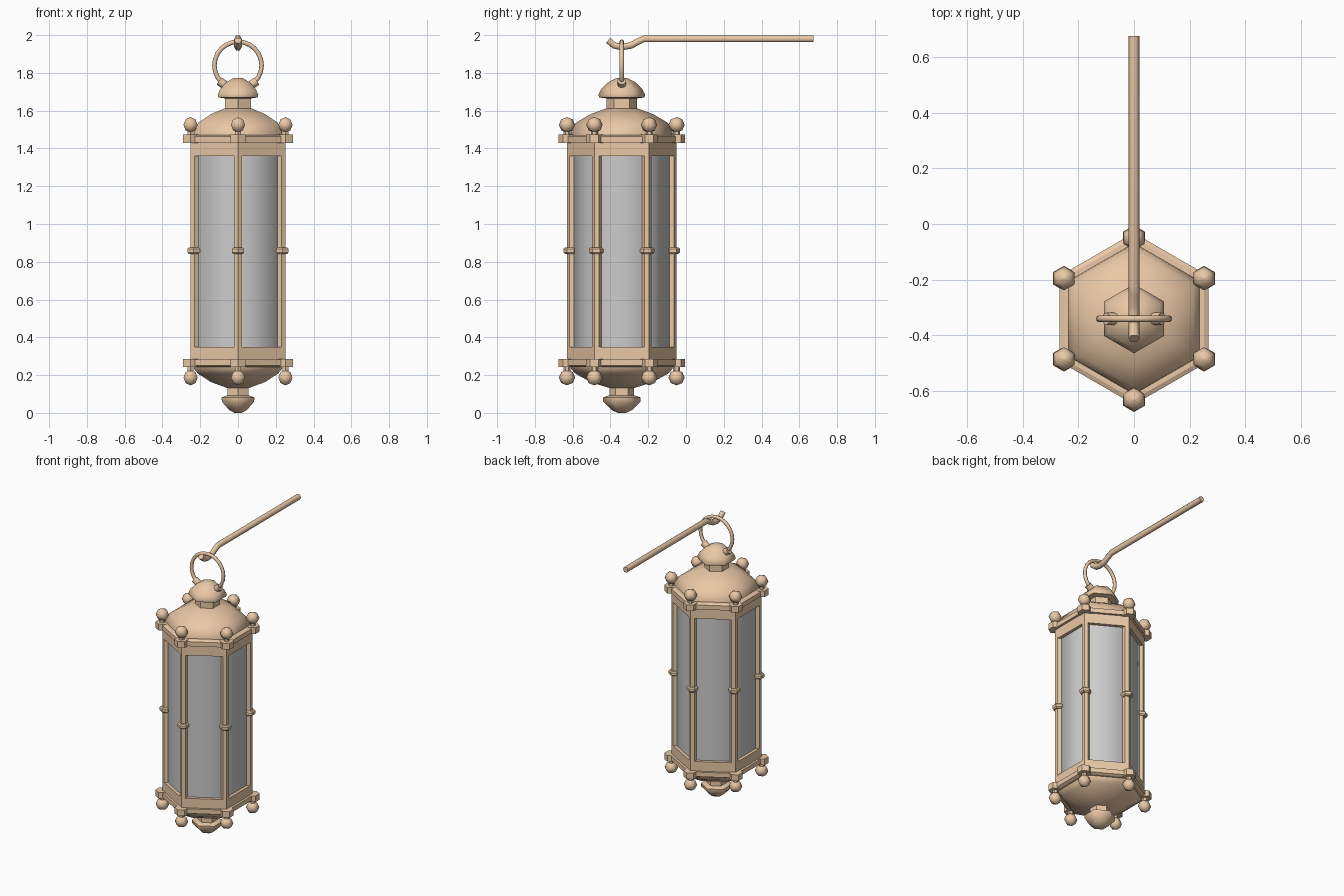
import bpy, bmesh
from math import radians, cos, sin, pi
from mathutils import Vector

if "Cube" in bpy.data.objects:
    bpy.data.objects.remove(bpy.data.objects["Cube"])

CY = -0.34          # lantern axis in y
R = 0.29            # hexagon corner radius
tan = bpy.data.materials.new("warm_tan")
tan.diffuse_color = (0.82, 0.58, 0.38, 1)
tan.use_nodes = True
tan.node_tree.nodes["Principled BSDF"].inputs["Base Color"].default_value = tan.diffuse_color
CORNERS = [(R * cos(radians(a)), CY + R * sin(radians(a)), radians(a)) for a in range(30, 390, 60)]


def finish(name, bm, mat=tan, smooth=None):
    bmesh.ops.recalc_face_normals(bm, faces=bm.faces)
    me = bpy.data.meshes.new(name)
    bm.to_mesh(me)
    bm.free()
    ob = bpy.data.objects.new(name, me)
    bpy.context.collection.objects.link(ob)
    if mat:
        me.materials.append(mat)
    if smooth:
        bpy.ops.object.select_all(action='DESELECT')
        ob.select_set(True)
        bpy.context.view_layer.objects.active = ob
        bpy.ops.object.shade_smooth_by_angle(angle=radians(smooth))
    return ob


def skin(bm, rings, closed=False):
    n = len(rings[0])
    pairs = list(zip(rings, rings[1:])) + ([(rings[-1], rings[0])] if closed else [])
    for a, b in pairs:
        for i in range(n):
            j = (i + 1) % n
            bm.faces.new((a[i], a[j], b[j], b[i]))
    if not closed:
        bm.faces.new(rings[0])
        bm.faces.new(rings[-1])


def lathe(bm, profile, x=0, y=CY, n=6):
    """Six-sided turned solid from (radius, z) pairs, corners facing +-y."""
    skin(bm, [[bm.verts.new((x + r * cos(radians(30) + i * 2 * pi / n),
                             y + r * sin(radians(30) + i * 2 * pi / n), z))
               for i in range(n)] for r, z in profile])


def turned(name, profile, smooth=None, mat=tan):
    bm = bmesh.new()
    lathe(bm, profile)
    return finish(name, bm, mat, smooth)


def at_corners(name, profile, radius=R, smooth=None):
    bm = bmesh.new()
    for _, _, a in CORNERS:
        lathe(bm, profile, radius * cos(a), CY + radius * sin(a))
    return finish(name, bm, tan, smooth)


def tube(name, path, r, n, closed=False):
    """Sweep a round section along a planar path; one world axis stays the side axis."""
    pts = [Vector(p) for p in path]
    flat_x = all(abs(p.x) < 1e-6 for p in pts)
    side = Vector((1, 0, 0)) if flat_x else Vector((0, 1, 0))
    bm, rings, m = bmesh.new(), [], len(pts)
    for i, p in enumerate(pts):
        a = pts[(i - 1) % m] if closed or i else p
        b = pts[(i + 1) % m] if closed or i < m - 1 else p
        up = side.cross((b - a).normalized())
        rings.append([bm.verts.new(p + r * (cos(2 * pi * k / n) * side + sin(2 * pi * k / n) * up))
                      for k in range(n)])
    skin(bm, rings, closed)
    return finish(name, bm, tan, 61)


# Glass body and frame bands
turned("glass_panes", [(0.265, 0.3), (0.265, 1.42)], 65, None)
turned("lower_band", [(R, 0.28), (R, 0.35)])
turned("upper_band", [(R, 1.36), (R, 1.435)])

# Corner posts wrapping each hexagon corner
bm = bmesh.new()
for _, _, a in CORNERS:
    out = Vector((cos(a), sin(a), 0))
    side = Vector((-sin(a), cos(a), 0))
    c = Vector((0, CY, 0))
    sect = [c + R * out,
            c + (R - 0.0125) * out + 0.0217 * side,
            c + (R - 0.042) * out + 0.0217 * side,
            c + (R - 0.042) * out - 0.0217 * side,
            c + (R - 0.0125) * out - 0.0217 * side]
    skin(bm, [[bm.verts.new(p + Vector((0, 0, z))) for p in sect] for z in (0.34, 1.37)])
finish("corner_posts", bm)
at_corners("post_collars", [(0.03, 0.842), (0.038, 0.85), (0.038, 0.868), (0.03, 0.876)], 0.271)

# Rim plates with corner pads
turned("upper_rim", [(0.308, 1.432), (0.308, 1.464), (0.29, 1.472)])
turned("lower_rim", [(0.29, 0.243), (0.308, 0.251), (0.308, 0.283)])
at_corners("upper_corner_pads", [(0.045, 1.43), (0.045, 1.473)])
at_corners("lower_corner_pads", [(0.045, 0.242), (0.045, 0.285)])

# Ball knobs on short stems
for name, zc, zs in (("upper", 1.525, (1.465, 1.5)), ("lower", 0.187, (0.212, 0.25))):
    at_corners(name + "_knob_stems", [(0.018, zs[0]), (0.018, zs[1])])
    at_corners(name + "_knobs", [(max(0.0005, 0.043 * sin(pi * k / 4)), zc - 0.041 * cos(pi * k / 4))
                                 for k in range(5)], smooth=65)

# Roof dome, neck and cap
turned("roof_dome", [(0.272, 1.465), (0.268, 1.49), (0.245, 1.535), (0.165, 1.582), (0.082, 1.612)], 65)
turned("roof_neck", [(0.08, 1.6), (0.08, 1.68)])
turned("roof_cap", [(0.08, 1.665), (0.12, 1.67), (0.124, 1.685), (0.108, 1.715), (0.072, 1.75), (0.03, 1.772)], 62)

# Bottom bowl and finial
turned("bottom_bowl", [(0.07, 0.133), (0.165, 0.163), (0.245, 0.208), (0.268, 0.232), (0.272, 0.25)], 65)
turned("finial_neck", [(0.065, 0.08), (0.065, 0.14)])
turned("finial", [(0.022, 0.0), (0.055, 0.016), (0.099, 0.06), (0.1, 0.082), (0.07, 0.092)], 62)

# Carrying ring and its two lugs
tube("hanging_ring", [(0.125 * cos(2 * pi * k / 24), CY, 1.84 + 0.125 * sin(2 * pi * k / 24))
                      for k in range(24)], 0.012, 8, True)
for s, name in ((-1, "left_lug"), (1, "right_lug")):
    tube(name, [(s * 0.05, CY, 1.722), (s * 0.1, CY, 1.757)], 0.023, 8)

# Wall rod with hooked end
tube("wall_rod", [(0, 0.675, 1.98), (0, -0.222, 1.98), (0, -0.25, 1.968), (0, -0.292, 1.945),
                  (0, -0.34, 1.937), (0, -0.38, 1.945), (0, -0.412, 1.972)], 0.02, 6)
